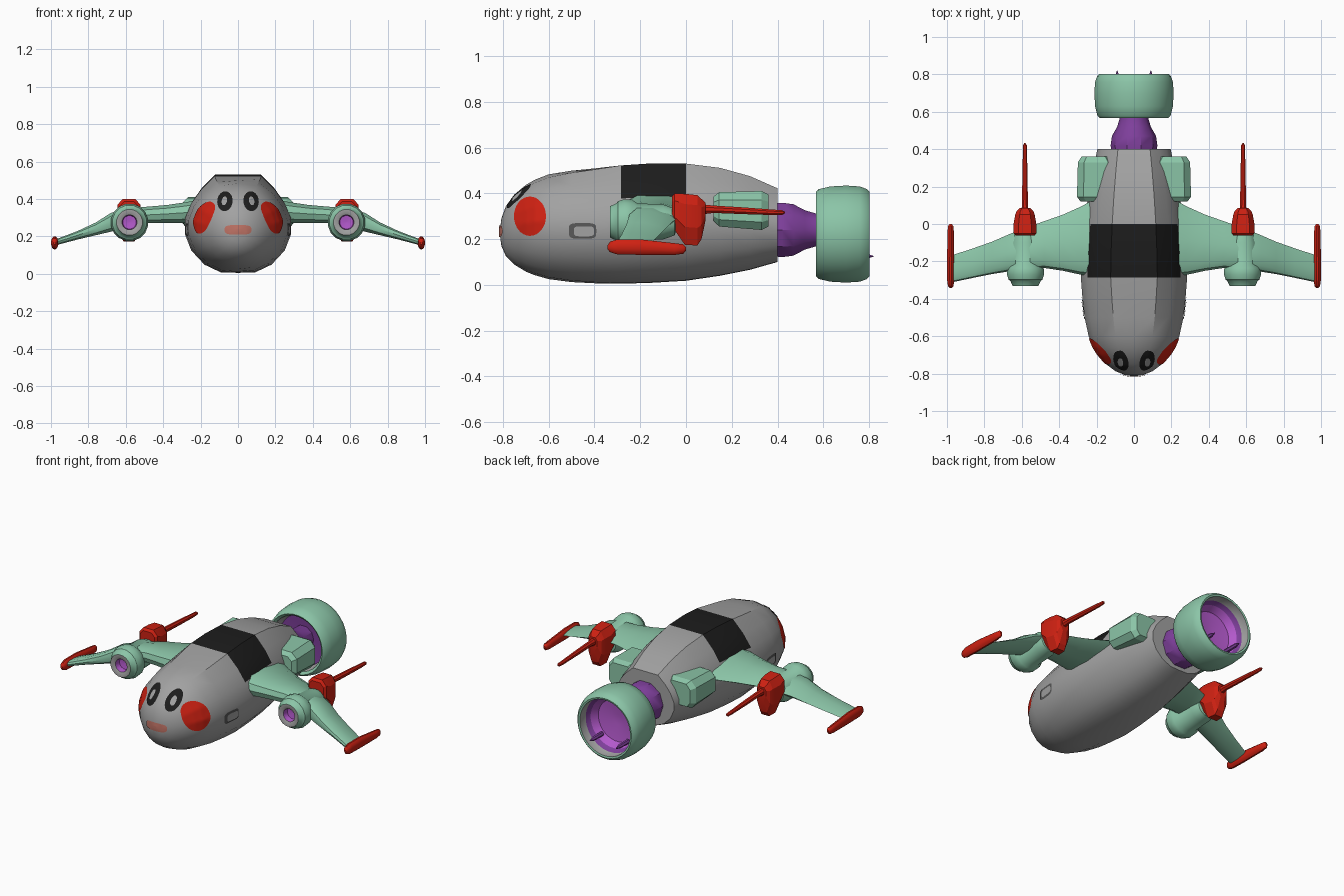
import bpy, bmesh, math
from mathutils import Vector
from mathutils.bvhtree import BVHTree

if "Cube" in bpy.data.objects:
    bpy.data.objects.remove(bpy.data.objects["Cube"])


def material(name, r, g, b):
    m = bpy.data.materials.new(name)
    m.diffuse_color = (r, g, b, 1)
    m.use_nodes = True
    m.node_tree.nodes["Principled BSDF"].inputs["Base Color"].default_value = m.diffuse_color
    return m


GREY = material("hull grey", .36, .36, .36)
BLACK = material("black", .012, .012, .012)
GREEN = material("mint green", .26, .56, .39)
RED = material("red", .62, .015, .006)
PURPLE = material("purple", .21, .05, .33)
LILAC = material("light purple", .45, .10, .60)
PINK = material("lip pink", .52, .17, .13)
DARK = material("dark grey", .10, .10, .10)


def finish(bm, name, mats, mirror=False, angle=35):
    bmesh.ops.recalc_face_normals(bm, faces=bm.faces)
    me = bpy.data.meshes.new(name)
    bm.to_mesh(me)
    bm.free()
    ob = bpy.data.objects.new(name, me)
    bpy.context.collection.objects.link(ob)
    for m in mats:
        me.materials.append(m)
    bpy.ops.object.select_all(action='DESELECT')
    ob.select_set(True)
    bpy.context.view_layer.objects.active = ob
    bpy.ops.object.shade_smooth_by_angle(angle=math.radians(angle))
    if mirror:
        ob.modifiers.new("mirror", 'MIRROR').use_mirror_merge = False
    return ob


def skin(name, rings, mats, mirror=False, rule=None, angle=35):
    """Join rings of points; rule(ring, segment) picks the colour."""
    bm = bmesh.new()
    vs = [[bm.verts.new(p) for p in ring] for ring in rings]
    n = len(vs[0])
    for i in range(len(vs) - 1):
        for j in range(n):
            k = (j + 1) % n
            f = bm.faces.new((vs[i][j], vs[i][k], vs[i + 1][k], vs[i + 1][j]))
            f.material_index = rule(i, j) if rule else 0
    for i, end in ((0, 0), (len(vs) - 2, -1)):
        f = bm.faces.new(vs[end])
        f.material_index = rule(i, 0) if rule else 0
    return finish(bm, name, mats, mirror, angle)


def circle(n):
    return [(math.sin(2 * math.pi * (i + .5) / n), math.cos(2 * math.pi * (i + .5) / n)) for i in range(n)]


def loft(name, sections, mats, x=0, n=12, shape=None, **kw):
    """Sections along y: (y, half width, bottom, top)."""
    shape = shape or circle(n)
    rings = [[(x + u * hw, y, (zb + zt) / 2 + v * (zt - zb) / 2) for u, v in shape] for y, hw, zb, zt in sections]
    return skin(name, rings, mats, **kw)


def lathe(name, prof, mats, x, z, n, **kw):
    return loft(name, [(y, r, z - r, z + r) for y, r in prof], mats, x=x, n=n, **kw)


# Hull: round nose blending to a flat-topped body
half = [(0, 1), (.43, 1), (.68, .72), (.86, .44), (.98, .12), (.98, -.2), (.86, -.54), (.62, -.83), (.32, -.99), (0, -1)]
section = half + [(-u, v) for u, v in half[-2:0:-1]]
stations = [(-.813, .012, .215, .24), (-.807, .05, .17, .29), (-.787, .10, .125, .345), (-.75, .15, .088, .395),
            (-.70, .194, .058, .437), (-.66, .22, .042, .46), (-.60, .245, .025, .483), (-.50, .268, .012, .499),
            (-.40, .28, .007, .509), (-.285, .29, .005, .522), (-.15, .285, .009, .531), (0, .271, .018, .53),
            (.15, .25, .04, .511), (.28, .226, .066, .475), (.4, .2, .10, .422)]
hull_rings = []
for y, hw, zb, zt in stations:
    b = min(1, max(0, (y + .72) / .42))
    ring = []
    for u, v in section:
        r = math.hypot(u, v)
        u, v = u * (b + (1 - b) / r), v * (b + (1 - b) / r)
        ring.append((u * hw, y, (zb + zt) / 2 + v * (zt - zb) / 2))
    hull_rings.append(ring)
# The black band crosses the roof facets
hull = skin("hull", hull_rings, [GREY, BLACK],
            rule=lambda i, j: int(i in (9, 10) and (j < 3 or j >= len(section) - 3)), angle=28)
tree = BVHTree.FromPolygons([v.co.copy() for v in hull.data.vertices],
                            [list(p.vertices) for p in hull.data.polygons])


def decal(name, mat, a, z, ra, rz, side=False, lift=.005, tilt=0, power=1, mirror=True):
    """Thin patch laid on the hull from the front, or from the side."""
    bm = bmesh.new()
    n, steps = 32, 8

    def put(s, t):
        pa = a + s * math.cos(tilt) - t * math.sin(tilt)
        pz = z + s * math.sin(tilt) + t * math.cos(tilt)
        start, d = (Vector((2, pa, pz)), Vector((-1, 0, 0))) if side else (Vector((pa, -2, pz)), Vector((0, 1, 0)))
        return bm.verts.new(tree.ray_cast(start, d)[0] - d * lift)

    def bend(c):
        return math.copysign(abs(c) ** power, c)

    prev = None
    mid = put(0, 0)
    for k in range(1, steps + 1):
        f = k / steps
        ring = [put(f * ra * bend(math.cos(2 * math.pi * i / n)), f * rz * bend(math.sin(2 * math.pi * i / n)))
                for i in range(n)]
        for i in range(n):
            j = (i + 1) % n
            bm.faces.new((prev[i], ring[i], ring[j], prev[j]) if prev else (mid, ring[i], ring[j]))
        prev = ring
    finish(bm, name, [mat], mirror)


# Face and side hatch
decal("eye", BLACK, .07, .388, .041, .053, tilt=.1)
decal("eye_spot", GREY, .073, .390, .014, .024, lift=.008, tilt=.2)
decal("cheek", RED, -.682, .30, .07, .086, side=True)
decal("mouth", PINK, 0, .235, .072, .026, power=.6, mirror=False)
decal("hatch_frame", DARK, -.452, .236, .06, .034, side=True, lift=.004, power=.45)
decal("hatch", GREY, -.446, .234, .044, .022, side=True, lift=.007, power=.45)

# Tail neck and hollow tail ring
lathe("tail_neck", [(.37, .12), (.42, .125), (.47, .118), (.52, .09), (.57, .075), (.66, .07)], [PURPLE], 0, .24, 10)
lathe("tail_ring",
      [(.65, .03), (.64, .155), (.58, .17), (.568, .185), (.58, .197), (.63, .209), (.70, .213), (.76, .209),
       (.79, .198), (.803, .185), (.80, .174), (.745, .172), (.72, .155), (.68, .13), (.665, .03)],
      [GREEN, GREY, PURPLE, LILAC], 0, .222, 32,
      rule=lambda i, j: 2 if i in (0, 11) else 1 if i in (1, 10) else 3 if i > 11 else 0)
lathe("tail_spike", [(.70, .014), (.79, .012), (.82, .002)], [PURPLE], .09, .125, 6, mirror=True)

# Wings, lofted outward: x, leading edge, trailing edge, centre height, thickness
wing = [(.18, -.28, .15, .338, .13), (.28, -.272, .095, .327, .11), (.38, -.25, .05, .32, .095),
        (.48, -.235, .015, .315, .088), (.58, -.24, -.02, .30, .10), (.68, -.255, -.06, .275, .10),
        (.76, -.268, -.095, .24, .068), (.86, -.288, -.13, .205, .045), (.975, -.312, -.168, .168, .032)]
foil = [(0, 0), (.04, .32), (.16, .5), (.5, .48), (.85, .25), (1, 0), (.85, -.25), (.5, -.48), (.16, -.5), (.04, -.32)]
skin("wing", [[(x, a + (b - a) * u, z + t * v) for u, v in foil] for x, a, b, z, t in wing], [GREEN], mirror=True)

# Wing tip floats
loft("wing_tip", [(-.343, .006, .155, .172), (-.332, .015, .142, .19), (-.30, .02, .132, .20), (-.20, .02, .13, .20),
                  (-.05, .018, .13, .183), (-.012, .015, .135, .178), (0, .006, .15, .165)], [RED], x=.98, mirror=True)

# Engines with a grey lip and a glowing intake
lathe("engine", [(-.285, .004), (-.29, .036), (-.325, .04), (-.332, .056), (-.332, .07), (-.305, .082), (-.298, .092),
                 (-.27, .101), (-.235, .099), (-.212, .083), (-.10, .078), (-.05, .06), (-.03, .01)],
      [GREEN, GREY, LILAC], .58, .275, 16, mirror=True,
      rule=lambda i, j: 2 if i < 2 else 1 if i < 4 else 0)

# Rear guns: faceted mount and tapering barrel
octagon = [(.55, 1), (1, .6), (1, -.3), (.5, -1), (-.5, -1), (-1, -.3), (-1, .6), (-.55, 1)]
loft("gun_mount", [(-.062, .05, .27, .385), (-.05, .062, .24, .40), (-.005, .062, .175, .398), (.05, .052, .172, .392),
                   (.068, .045, .20, .375), (.085, .028, .28, .36)], [RED], x=.583, shape=octagon, mirror=True, angle=20)
loft("gun_barrel", [(.06, .02, .305, .355), (.12, .017, .313, .348), (.25, .015, .308, .34), (.38, .012, .304, .33),
                    (.42, .011, .305, .327), (.432, .004, .312, .32)], [RED], x=.583, n=8, mirror=True)

# Chamfered side pods behind the wings
loft("side_pod", [(.12, .08, .28, .385), (.145, .10, .255, .405), (.33, .095, .24, .41), (.36, .075, .255, .395)],
     [GREEN], x=.205, mirror=True, angle=20,
     shape=[(.65, 1), (1, .55), (1, -.6), (.7, -1), (-.7, -1), (-1, -.6), (-1, .6), (-.7, 1)])
